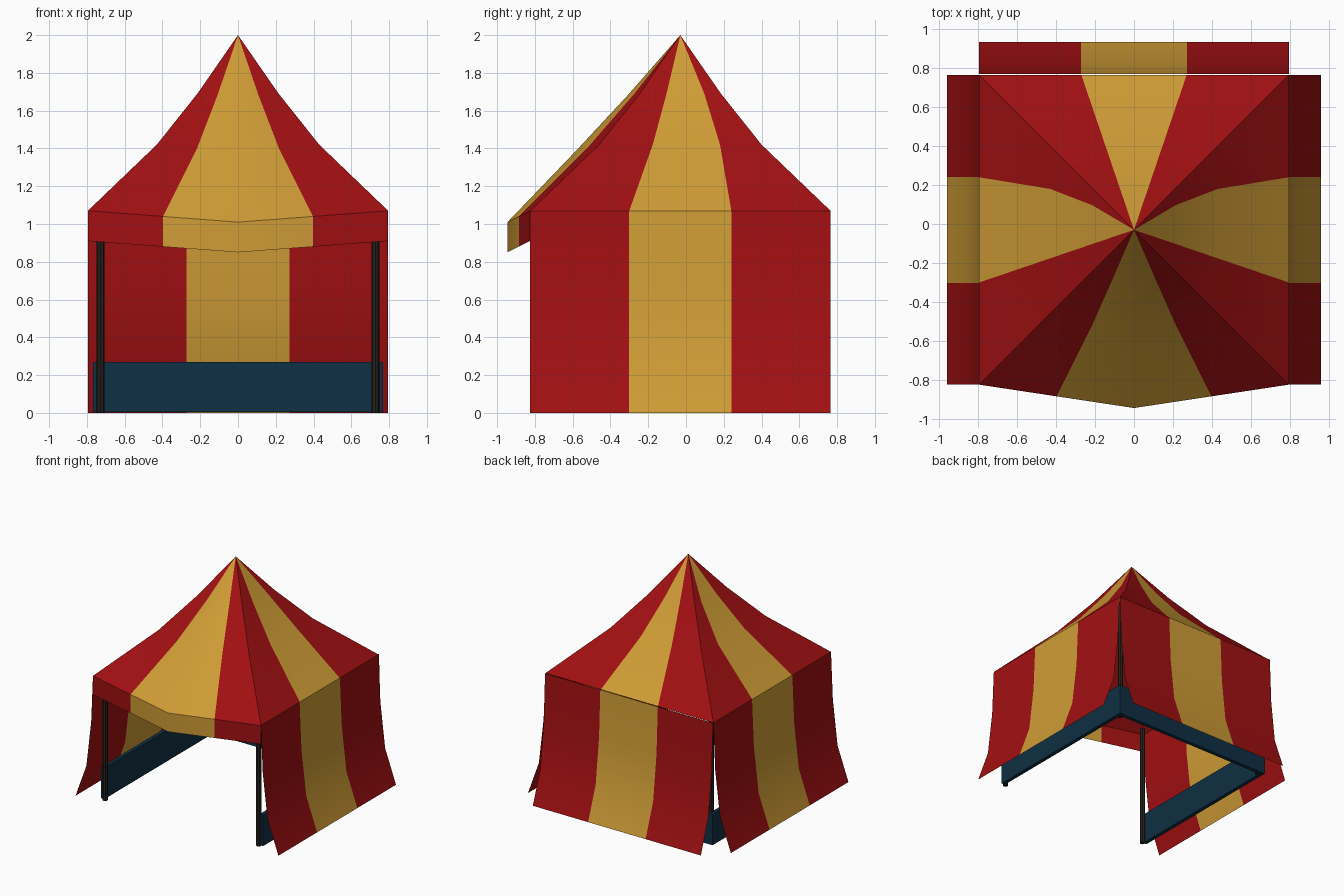
import bpy, math

if "Cube" in bpy.data.objects:
    bpy.data.objects.remove(bpy.data.objects["Cube"])

def material(name, rgb):
    m = bpy.data.materials.new(name)
    m.diffuse_color = (*rgb, 1)
    m.use_nodes = True
    m.node_tree.nodes["Principled BSDF"].inputs["Base Color"].default_value = m.diffuse_color
    return m

RED = material("red canvas", (0.36, 0.005, 0.006))
GOLD = material("gold canvas", (0.63, 0.335, 0.037))
BLUE = material("dark blue board", (0.0048, 0.029, 0.056))
BLACK = material("dark pole", (0.018, 0.015, 0.012))
CY = -0.03          # centre of the tent in y
H = 0.795           # half width at the eaves
APEX = (0, CY, 2.0)

def make(name, verts, faces, mats, indices, smooth=True):
    me = bpy.data.meshes.new(name)
    me.from_pydata(verts, [], faces)
    for m in mats:
        me.materials.append(m)
    for p, i in zip(me.polygons, indices):
        p.material_index = i
    ob = bpy.data.objects.new(name, me)
    bpy.context.collection.objects.link(ob)
    if smooth:
        bpy.ops.object.select_all(action='DESELECT')
        ob.select_set(True)
        bpy.context.view_layer.objects.active = ob
        bpy.ops.object.shade_smooth_by_angle(angle=math.radians(30))
    return ob

def cloth(name, rows, gold_cols, apex=None):
    """Sheet from rows of points; chosen columns are gold; may close to a point."""
    n = len(rows[0])
    verts = [p for r in rows for p in r]
    faces, idx = [], []
    for r in range(len(rows) - 1):
        for c in range(n - 1):
            a = r * n + c
            faces.append((a, a + 1, a + n + 1, a + n))
            idx.append(int(c in gold_cols))
    if apex:
        verts.append(apex)
        base = (len(rows) - 1) * n
        for c in range(n - 1):
            faces.append((base + c, base + c + 1, len(verts) - 1))
            idx.append(int(c in gold_cols))
    return make(name, verts, faces, [RED, GOLD], idx)

# Roof rings: half width, height, front bulge, front sag, side stripe rear offset
RINGS = [(H, 1.07, 0.12, 0.06, 0.27),
         (0.43, 1.42, 0.12, 0.03, 0.21),
         (0.215, 1.69, 0.065, 0.01, 0.127)]

# Front roof with outward bulge in the middle
front = [[(w * f, CY - w - b * (1 - abs(f)), z - s * (1 - abs(f)))
          for f in (-1, -0.5, 0, 0.5, 1)] for w, z, b, s, o in RINGS]
cloth("front_roof", front, (1, 2), APEX)

# Front valance hanging from the front eave
cloth("front_valance", [[(x, y, z - 0.16) for x, y, z in front[0]], front[0]], (1, 2))

# Back roof
cloth("back_roof", [[(w * f, CY + w, z) for f in (1, 0.34, -0.34, -1)]
                    for w, z, b, s, o in RINGS], (1,), APEX)

# Side roofs
for side, s in (("right", 1), ("left", -1)):
    rows = [[(s * w, CY + d, z) for d in (-w, -0.34 * w, o, w)[::s]]
            for w, z, b, sag, o in RINGS]
    cloth(side + "_roof", rows, (1,), APEX)

# Flared wall curtains: outward distance, height
WALL = [(0.96, 0.0), (0.857, 0.285), (0.812, 0.67), (H, 1.07)]
ACROSS = (-H, -0.272, 0.272, H)
cloth("back_wall", [[(a, CY + d + 0.005, z) for a in ACROSS[::-1]] for d, z in WALL], (1,))
for side, s in (("right", 1), ("left", -1)):
    cloth(side + "_wall", [[(s * d, CY + a, z) for a in ACROSS[::s]] for d, z in WALL], (1,))

# Corner poles
P = 0.727
for fx, sx in (("left", -1), ("right", 1)):
    for fy, sy in (("front", -1), ("back", 1)):
        bpy.ops.mesh.primitive_cylinder_add(vertices=8, radius=0.021, depth=1.07,
                                            location=(sx * P, CY + sy * P, 0.535))
        ob = bpy.context.object
        ob.name = f"{fy}_{fx}_pole"
        ob.data.materials.append(BLACK)

# Low boards around three sides
def board(name, x0, x1, y0, y1, z0=0.005, z1=0.27):
    bpy.ops.mesh.primitive_cube_add(size=1, location=((x0 + x1) / 2, (y0 + y1) / 2, (z0 + z1) / 2))
    ob = bpy.context.object
    ob.name = name
    ob.scale = (x1 - x0, y1 - y0, z1 - z0)
    ob.data.materials.append(BLUE)

board("left_board", -0.768, -0.735, CY - P, CY + 0.735)
board("right_board", 0.735, 0.768, CY - P, CY + 0.735)
board("back_board", -0.768, 0.768, CY + 0.735, CY + 0.768)
